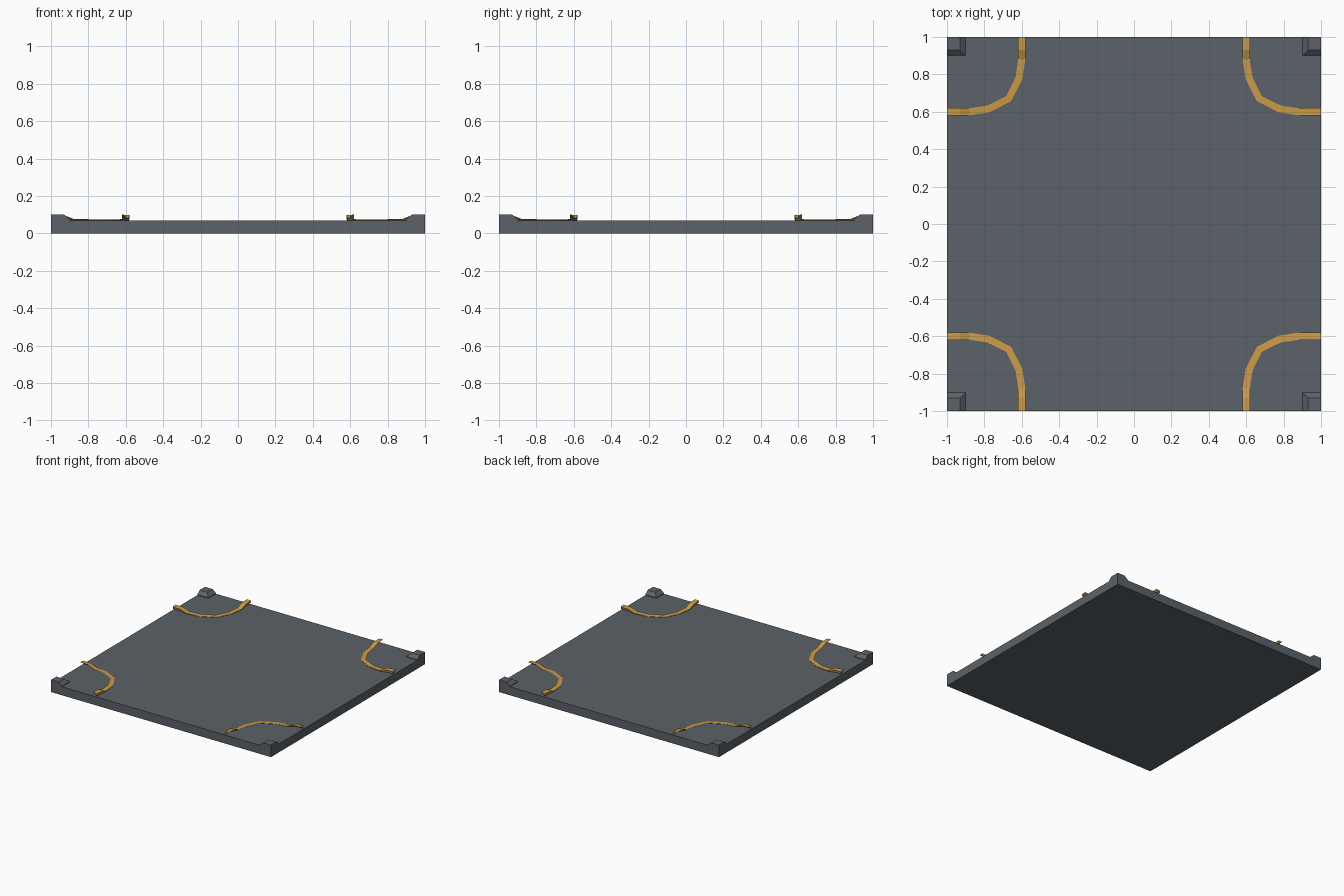
import bpy, bmesh

cube = bpy.data.objects.get("Cube")
if cube:
    bpy.data.objects.remove(cube, do_unlink=True)


def material(name, color):
    m = bpy.data.materials.new(name)
    m.use_nodes = True
    m.diffuse_color = color
    m.node_tree.nodes["Principled BSDF"].inputs["Base Color"].default_value = color
    return m


slate = material("slate grey", (0.105, 0.122, 0.138, 1))
gold = material("warm gold", (0.60, 0.33, 0.065, 1))

SLAB_TOP = 0.07
TOP = 0.1


def add_object(name, bm, mat):
    bmesh.ops.recalc_face_normals(bm, faces=bm.faces)
    mesh = bpy.data.meshes.new(name)
    bm.to_mesh(mesh)
    bm.free()
    mesh.materials.append(mat)
    obj = bpy.data.objects.new(name, mesh)
    bpy.context.collection.objects.link(obj)
    return obj


def loft(rings):
    """Closed solid through a list of equal-length rings of points."""
    bm = bmesh.new()
    loops = [[bm.verts.new(p) for p in ring] for ring in rings]
    n = len(loops[0])
    for a, b in zip(loops, loops[1:]):
        for i in range(n):
            j = (i + 1) % n
            bm.faces.new((a[i], a[j], b[j], b[i]))
    bm.faces.new(loops[0])
    bm.faces.new(loops[-1])
    return bm


def square(size, z):
    return [(0, 0, z), (size, 0, z), (size, size, z), (0, size, z)]


# Strip path measured inwards from a corner: along one edge, round, to the other
half = [(0.4, 0, 0.098), (0.4, 0.07, 0.095), (0.4, 0.12, 0.076),
        (0.385, 0.22, 0.073), (0.33, 0.33, 0.073)]
path = half + [(v, u, z) for u, v, z in reversed(half[:-1])]


def strip_rings():
    """Triangular section with its ridge underneath, on the outer side."""
    rings = []
    for i, (u, v, z) in enumerate(path):
        a, b = path[max(i - 1, 0)], path[min(i + 1, len(path) - 1)]
        du, dv = b[0] - a[0], b[1] - a[1]
        length = (du * du + dv * dv) ** 0.5
        nu, nv = dv / length, -du / length
        rings.append([(u + nu * s, v + nv * s, z + dz)
                      for s, dz in ((-0.019, 0.002), (0.019, 0), (0.014, -0.02))])
    return rings


def in_corner(rings, sx, sy):
    return [[(sx * (1 - u), sy * (1 - v), z) for u, v, z in r] for r in rings]


# Slab
bm = bmesh.new()
bmesh.ops.create_cube(bm, size=2)
for v in bm.verts:
    v.co.z = SLAB_TOP if v.co.z > 0 else 0
add_object("floor_slab", bm, slate)

# Corner blocks and curved strips
stub = [square(0.1, SLAB_TOP - 0.01), square(0.1, SLAB_TOP + 0.005), square(0.07, TOP)]
for sy, depth in ((-1, "front"), (1, "back")):
    for sx, side in ((-1, "right"), (1, "left")):
        add_object(f"corner_block_{depth}_{side}", loft(in_corner(stub, sx, sy)), slate)
        add_object(f"curved_strip_{depth}_{side}", loft(in_corner(strip_rings(), sx, sy)), gold)
